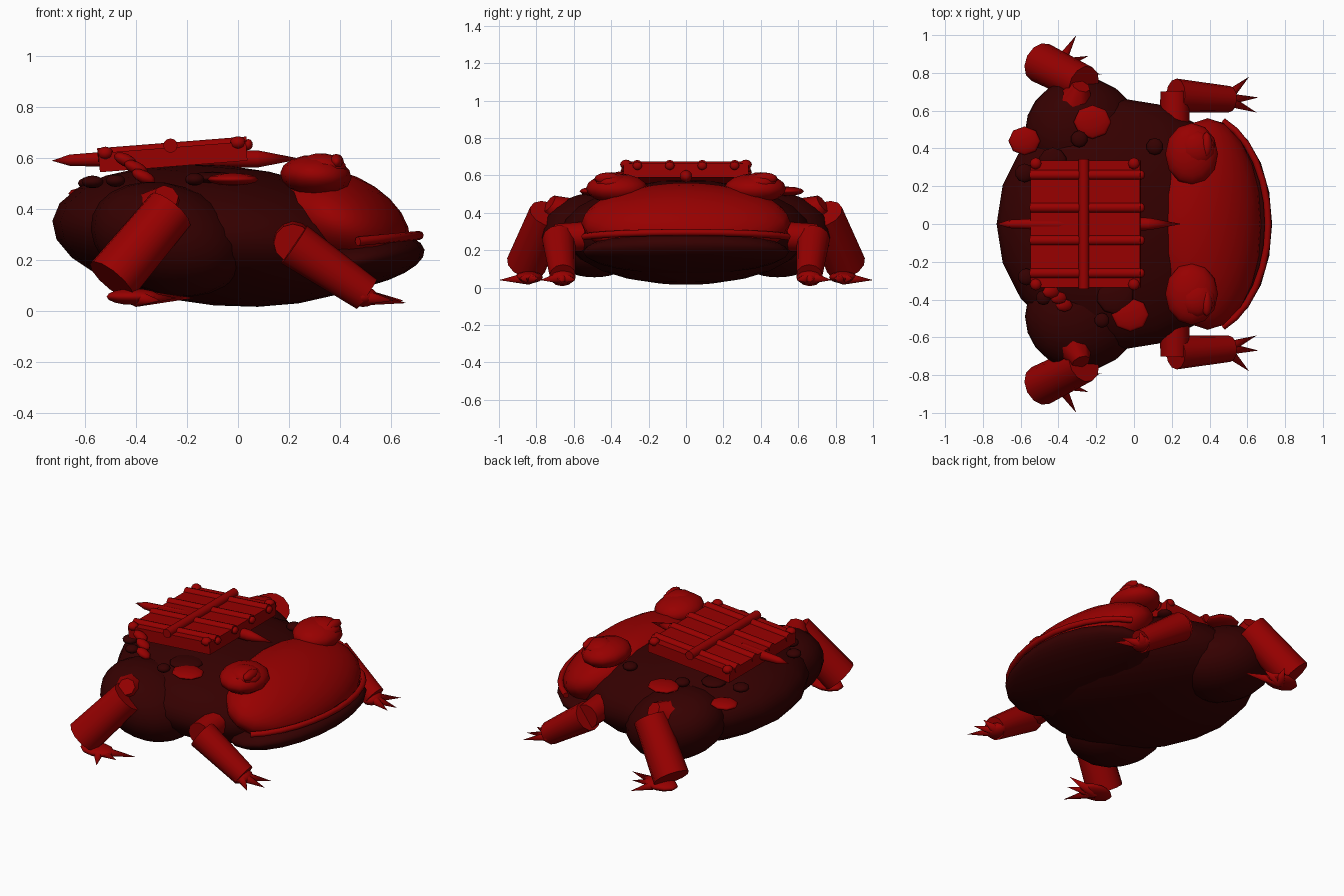
import bpy, math
from mathutils import Vector

cube = bpy.data.objects.get("Cube")
if cube:
    bpy.data.objects.remove(cube, do_unlink=True)


def material(name, color):
    m = bpy.data.materials.new(name)
    m.use_nodes = True
    m.diffuse_color = color
    m.node_tree.nodes["Principled BSDF"].inputs["Base Color"].default_value = color
    return m


RED = material("bright red", (0.31, 0, 0, 1))
DARK = material("dark maroon", (0.035, 0, 0, 1))


def finish(name, mat, smooth=True):
    ob = bpy.context.object
    ob.name = name
    ob.data.materials.append(mat)
    if smooth:
        bpy.ops.object.shade_smooth_by_angle(angle=math.radians(50))
    return ob


def blob(name, loc, radii, mat, pitch=0, segs=20, rings=12):
    bpy.ops.mesh.primitive_uv_sphere_add(segments=segs, ring_count=rings, location=loc,
                                         rotation=(0, math.radians(pitch), 0))
    bpy.context.object.scale = radii
    return finish(name, mat)


def rod(name, a, b, r1, r2, mat=RED, sides=12):
    a, b = Vector(a), Vector(b)
    d = b - a
    bpy.ops.mesh.primitive_cone_add(vertices=sides, radius1=r1, radius2=r2, depth=d.length,
                                    location=(a + b) / 2,
                                    rotation=d.to_track_quat('Z', 'Y').to_euler())
    return finish(name, mat)


# Body, head and jaw
blob("body", (-0.07, 0, 0.295), (0.66, 0.665, 0.275), DARK, pitch=5)
blob("head", (0.39, 0, 0.345), (0.3, 0.56, 0.195), RED, pitch=24)
blob("lower_jaw", (0.42, 0, 0.19), (0.315, 0.55, 0.11), DARK, pitch=-9)

# Lip running round the mouth
lip = bpy.data.curves.new("lip", 'CURVE')
lip.dimensions = '3D'
lip.bevel_depth = 0.018
lip.bevel_resolution = 2
lip.use_fill_caps = True
spline = lip.splines.new('POLY')
spline.points.add(12)
for i, p in enumerate(spline.points):
    t = math.radians(-70 + 140 * i / 12)
    p.co = (0.345 + 0.365 * math.cos(t), 0.58 * math.sin(t), 0.26 + 0.035 * math.cos(t), 1)
lip.materials.append(RED)
bpy.context.collection.objects.link(bpy.data.objects.new("lip", lip))


def claws(name, base, tips, r):
    for i, tip in enumerate(tips):
        rod(f"{name}_claw_{i}", base, tip, r, 0, sides=8)


for s, side in ((1, "left"), (-1, "right")):
    # Eyes
    blob(f"{side}_eye_socket", (0.305, s * 0.37, 0.53), (0.14, 0.165, 0.08), RED, 4, 12, 8)
    blob(f"{side}_eyeball", (0.335, s * 0.4, 0.565), (0.095, 0.095, 0.052), RED, 6, 10, 8)
    blob(f"{side}_pupil", (0.385, s * 0.42, 0.583), (0.03, 0.07, 0.032), RED, 0, 8, 6)

    # Front leg
    rod(f"{side}_upper_arm", (0.215, s * 0.5, 0.275), (0.215, s * 0.7, 0.265), 0.08, 0.075)
    rod(f"{side}_forearm", (0.22, s * 0.68, 0.26), (0.505, s * 0.66, 0.065), 0.09, 0.07)
    blob(f"{side}_hand", (0.49, s * 0.66, 0.055), (0.06, 0.07, 0.04), RED, 0, 10, 8)
    claws(f"{side}_hand", (0.48, s * 0.66, 0.055),
          [(0.66, s * 0.67, 0.03), (0.61, s * 0.78, 0.04), (0.65, s * 0.59, 0.04)], 0.035)

    # Hind leg
    blob(f"{side}_thigh", (-0.275, s * 0.49, 0.28), (0.31, 0.285, 0.215), DARK, 18)
    rod(f"{side}_knee", (-0.32, s * 0.63, 0.38), (-0.28, s * 0.73, 0.45), 0.11, 0.05, sides=8)
    rod(f"{side}_shin", (-0.265, s * 0.74, 0.395), (-0.495, s * 0.855, 0.12), 0.1, 0.108)
    blob(f"{side}_foot", (-0.41, s * 0.84, 0.055), (0.11, 0.075, 0.032), RED, 0, 10, 8)
    claws(f"{side}_foot", (-0.4, s * 0.84, 0.05),
          [(-0.305, s * 1.0, 0.04), (-0.24, s * 0.89, 0.05), (-0.17, s * 0.79, 0.05)], 0.035)

# Raft on the back, tipped up toward the head
SLOPE = math.tan(math.radians(4.5))


def deck_z(x, up):
    return 0.603 + (x + 0.255) * SLOPE + up


bpy.ops.mesh.primitive_cube_add(size=1, location=(-0.255, 0, deck_z(-0.255, 0)),
                                rotation=(0, -math.atan(SLOPE), 0))
bpy.context.object.scale = (0.58, 0.67, 0.075)
finish("raft_deck", RED, False)
for i in range(4):
    y = -0.26 + 0.1733 * i
    rod(f"raft_pole_{i}", (-0.55, y, deck_z(-0.55, 0.03)), (0.035, y, deck_z(0.035, 0.03)),
        0.027, 0.027)
    blob(f"raft_peg_{i}", (0.04, y, deck_z(0.04, 0.025)), (0.018, 0.025, 0.022), RED, 0, 8, 6)
rod("raft_crossbar", (-0.265, -0.345, deck_z(-0.265, 0.045)),
    (-0.265, 0.345, deck_z(-0.265, 0.045)), 0.028, 0.028)
for x in (-0.52, 0.0):
    for y in (-0.32, 0.32):
        blob("raft_corner_knob", (x, y, deck_z(x, 0.035)), (0.032, 0.032, 0.026), RED, 0, 8, 6)

# Pointed shaft running through the deck
rod("shaft_rear", (-0.66, 0, 0.59), (-0.4, 0, 0.597), 0.022, 0.036)
rod("shaft_middle", (-0.4, 0, 0.597), (0.08, 0, 0.595), 0.036, 0.033)
rod("shaft_rear_point", (-0.66, 0, 0.59), (-0.73, 0, 0.588), 0.022, 0)
rod("shaft_front_point", (0.08, 0, 0.595), (0.25, 0, 0.595), 0.033, 0)

# Red warts: x, y, z, radius
for x, y, z, r in [(-0.22, 0.54, 0.515, 0.1), (-0.02, -0.48, 0.515, 0.1),
                   (-0.58, 0.44, 0.46, 0.085)]:
    blob("red_wart", (x, y, z), (r, r * 0.9, 0.025), RED, 0, 8, 6)
for x, y, z in [(-0.44, -0.36, 0.59), (-0.4, -0.39, 0.56), (-0.37, -0.43, 0.525)]:
    blob("tassel_bead", (x, y, z), (0.05, 0.035, 0.025), RED, 25, 8, 6)

# Dark warts
for x, y, z, r in [(-0.29, 0.45, 0.525, 0.045), (0.11, 0.41, 0.505, 0.045),
                   (-0.1, -0.38, 0.52, 0.1), (-0.43, 0.33, 0.52, 0.075),
                   (-0.17, -0.51, 0.515, 0.04), (-0.58, 0.27, 0.5, 0.05),
                   (-0.48, -0.39, 0.51, 0.04), (-0.57, -0.28, 0.505, 0.045)]:
    blob("dark_wart", (x, y, z), (r, r, 0.025), DARK, 0, 10, 6)
